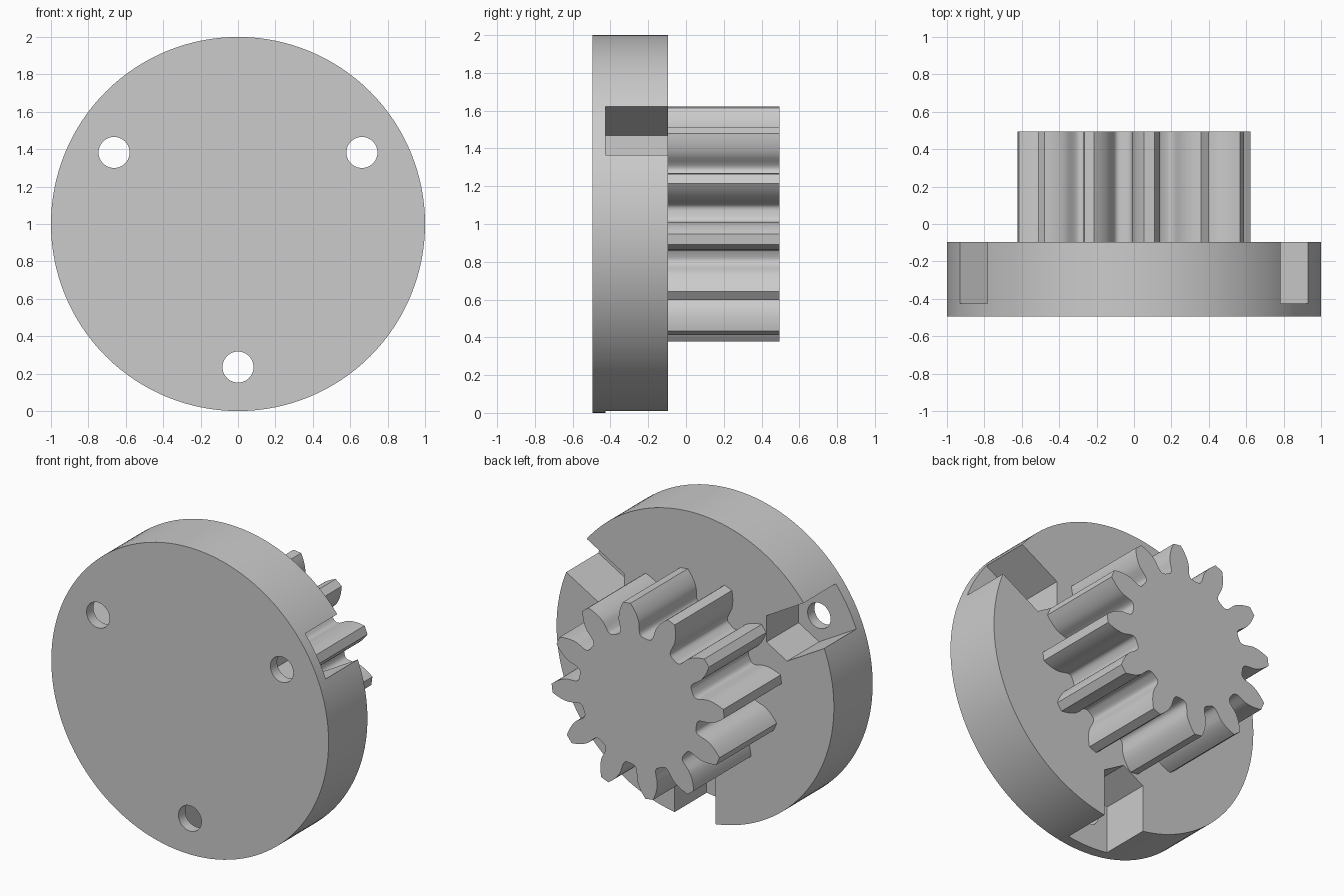
import bpy, bmesh
from math import sin, cos, tan, acos, pi, radians

cube = bpy.data.objects.get("Cube")
if cube:
    bpy.data.objects.remove(cube, do_unlink=True)

FRONT, FLOOR, BACK, END = -0.495, -0.425, -0.095, 0.495
CENTRE_Z = 1.0

grey = bpy.data.materials.new("light grey")
grey.use_nodes = True
grey.diffuse_color = (0.6, 0.6, 0.6, 1)
grey.node_tree.nodes["Principled BSDF"].inputs["Base Color"].default_value = (0.6, 0.6, 0.6, 1)


def prism(name, outline, y0, y1):
    """Extrude an outline in the x-z plane along y."""
    bm = bmesh.new()
    face = bm.faces.new([bm.verts.new((x, y0, z + CENTRE_Z)) for x, z in outline])
    new = bmesh.ops.extrude_face_region(bm, geom=[face])["geom"]
    bmesh.ops.translate(bm, vec=(0, y1 - y0, 0),
                        verts=[v for v in new if isinstance(v, bmesh.types.BMVert)])
    bmesh.ops.recalc_face_normals(bm, faces=bm.faces)
    mesh = bpy.data.meshes.new(name)
    bm.to_mesh(mesh)
    bm.free()
    mesh.materials.append(grey)
    obj = bpy.data.objects.new(name, mesh)
    bpy.context.collection.objects.link(obj)
    return obj


def circle(radius, count, cx=0, cz=0):
    return [(cx + radius * cos(2 * pi * i / count), cz + radius * sin(2 * pi * i / count))
            for i in range(count)]


def smooth(obj):
    bpy.ops.object.select_all(action='DESELECT')
    obj.select_set(True)
    bpy.context.view_layer.objects.active = obj
    bpy.ops.object.shade_smooth_by_angle(angle=radians(30))


# Flange disc with three bolt holes, each in a nut pocket open to the rim
disc = prism("flange_disc", circle(1.0, 128), FRONT, BACK)
HOLE_R, HALF = 0.765, 0.148
side = HALF / cos(radians(30))
pocket = [(1.3, HALF), (HOLE_R - side / 2, HALF), (HOLE_R - side, 0),
          (HOLE_R - side / 2, -HALF), (1.3, -HALF)]
cutters = []
for angle in (30, 150, 270):
    c, s = cos(radians(angle)), sin(radians(angle))
    outline = [(u * c - t * s, u * s + t * c) for u, t in pocket]
    cutters.append(prism("pocket_cutter", outline, FLOOR, BACK + 0.1))
    cutters.append(prism("hole_cutter", circle(0.083, 40, HOLE_R * c, HOLE_R * s),
                         FRONT - 0.1, FLOOR + 0.1))
for cutter in cutters:
    cutter.hide_render = True
    mod = disc.modifiers.new("cut", 'BOOLEAN')
    mod.operation, mod.solver, mod.object = 'DIFFERENCE', 'EXACT', cutter
bpy.context.view_layer.update()
evaluated = disc.evaluated_get(bpy.context.evaluated_depsgraph_get())
cut_mesh = bpy.data.meshes.new_from_object(evaluated)
disc.modifiers.clear()
disc.data = cut_mesh
for cutter in cutters:
    bpy.data.objects.remove(cutter, do_unlink=True)
smooth(disc)

# Spur gear with involute flanks and rounded roots
TEETH, TIP = 12, 0.625
module = TIP * 2 / (TEETH + 2)
pitch = module * TEETH / 2
base = pitch * cos(radians(20))


def involute(radius):
    a = acos(min(1, base / radius))
    return tan(a) - a


def half_angle(radius):
    return pi / (2 * TEETH) + involute(pitch) - involute(radius)


root = [(0.424, radians(13)), (0.427, radians(11)), (0.436, radians(9.6)),
        (0.452, radians(8.8)), (0.478, radians(8.5))]
STEPS = 8
flank = root + [(r, half_angle(r)) for r in
                (base + (TIP - base) * i / STEPS for i in range(STEPS + 1))]
outline = []
for k in range(TEETH):
    mid = radians(22.5) + 2 * pi * k / TEETH
    tooth = [(r, mid - a) for r, a in flank] + [(r, mid + a) for r, a in reversed(flank)]
    outline += [(r * cos(a), r * sin(a)) for r, a in tooth]
gear = prism("spur_gear", outline, BACK, END)
smooth(gear)
